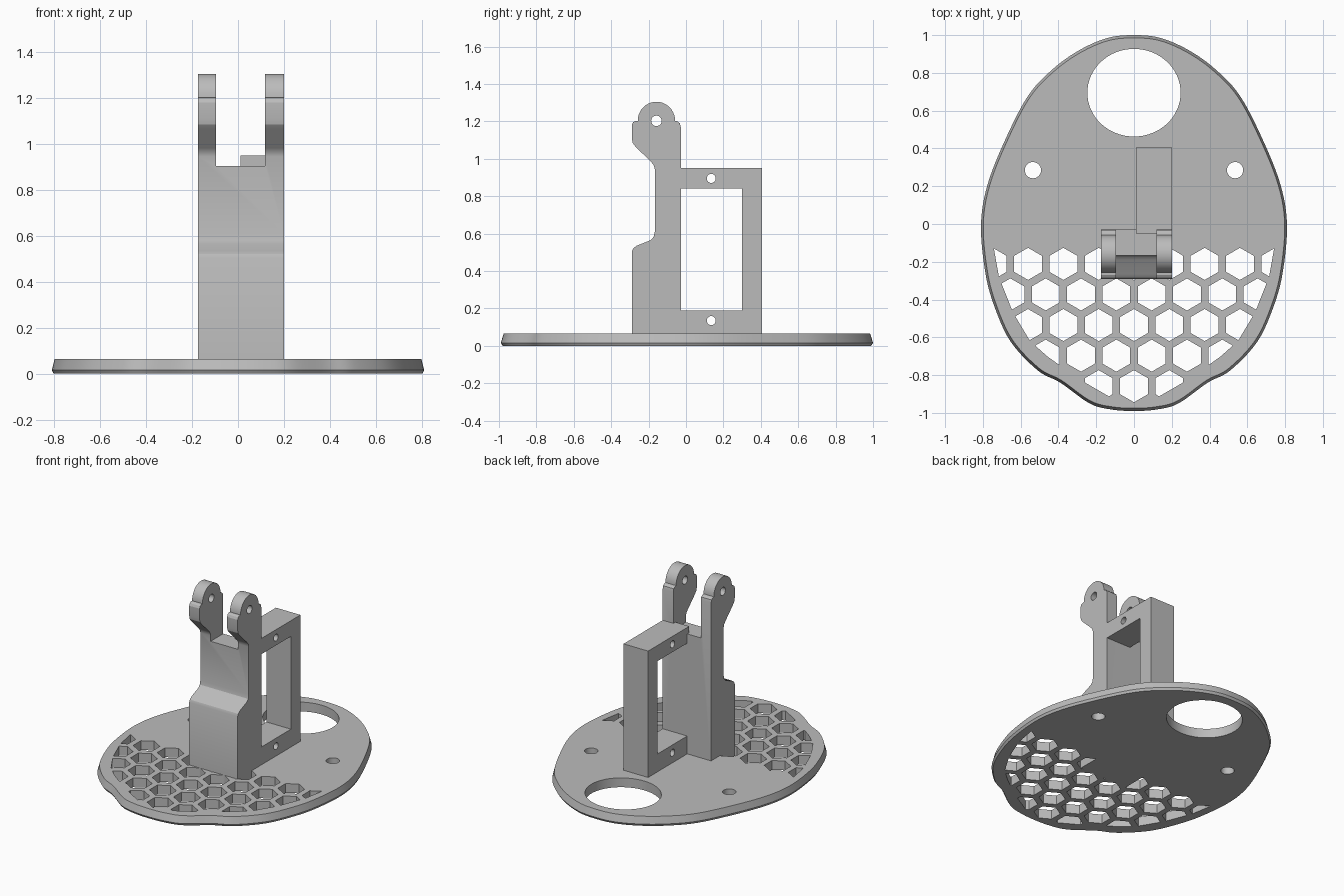
import bpy, bmesh, math
from mathutils import Vector

old = bpy.data.objects.get("Cube")
if old:
    bpy.data.objects.remove(old, do_unlink=True)

grey = bpy.data.materials.new("plain_grey")
grey.use_nodes = True
GREY = (0.5, 0.5, 0.5, 1)
grey.diffuse_color = GREY
grey.node_tree.nodes["Principled BSDF"].inputs["Base Color"].default_value = GREY


def loft(name, rings):
    """Closed solid through stacked lists of (x, y, z) rings; each entry is one island."""
    bm = bmesh.new()
    for island in rings:
        loops = [[bm.verts.new(p) for p in ring] for ring in island]
        n = len(loops[0])
        bm.faces.new(loops[0])
        bm.faces.new(loops[-1])
        for a, b in zip(loops, loops[1:]):
            for i in range(n):
                j = (i + 1) % n
                bm.faces.new((a[i], a[j], b[j], b[i]))
    bmesh.ops.recalc_face_normals(bm, faces=bm.faces)
    mesh = bpy.data.meshes.new(name)
    bm.to_mesh(mesh)
    bm.free()
    mesh.materials.append(grey)
    obj = bpy.data.objects.new(name, mesh)
    bpy.context.collection.objects.link(obj)
    return obj


def prism_z(name, outlines, z0=-0.1, z1=0.2):
    return loft(name, [[[(x, y, z) for x, y in o] for z in (z0, z1)] for o in outlines])


def prism_x(name, outlines, x0, x1):
    return loft(name, [[[(x, y, z) for y, z in o] for x in (x0, x1)] for o in outlines])


def ellipse(cx, cy, rx, ry=None, n=32, start=0.0):
    ry = ry or rx
    return [(cx + rx * math.cos(start + math.tau * i / n),
             cy + ry * math.sin(start + math.tau * i / n)) for i in range(n)]


def combine(obj, cutter, operation="DIFFERENCE"):
    """Apply a boolean and drop the cutter."""
    cutter.hide_render = True
    mod = obj.modifiers.new("cut", "BOOLEAN")
    mod.operation, mod.object, mod.solver = operation, cutter, "EXACT"
    deps = bpy.context.evaluated_depsgraph_get()
    mesh = bpy.data.meshes.new_from_object(obj.evaluated_get(deps))
    obj.modifiers.clear()
    obj.data = mesh
    bpy.data.objects.remove(cutter, do_unlink=True)


def smooth_closed(pts, steps=6):
    """Closed Catmull-Rom curve through the points."""
    out, n = [], len(pts)
    for i in range(n):
        a, b, c, d = (Vector(pts[(i + k) % n]) for k in (-1, 0, 1, 2))
        for s in range(steps):
            t = s / steps
            p = 0.5 * (2 * b + (c - a) * t + (2 * a - 5 * b + 4 * c - d) * t * t
                       + (3 * b - a - 3 * c + d) * t ** 3)
            out.append((p.x, p.y))
    return out


# Base plate: egg-shaped outline, mirrored, with slightly flared sides
half = [(0, 1), (0.14, 0.985), (0.29, 0.92), (0.43, 0.82), (0.56, 0.68), (0.68, 0.45),
        (0.775, 0.21), (0.81, 0), (0.79, -0.24), (0.745, -0.42), (0.655, -0.62),
        (0.51, -0.775), (0.39, -0.84), (0.235, -0.95), (0.12, -0.982), (0, -0.99)]
outline = smooth_closed(half + [(-x, y) for x, y in half[-2:0:-1]])
plate = loft("base_plate", [[[(x * s, y * s, z) for x, y in outline]
                             for s, z in ((0.99, 0), (1, 0.016), (0.985, 0.065))]])

# Large rear opening and two mounting holes
holes = [ellipse(0, 0.695, 0.247, 0.232, 64)]
holes += [ellipse(side * 0.535, 0.285, 0.043) for side in (-1, 1)]
combine(plate, prism_z("plate_holes", holes))

# Honeycomb openings, trimmed to leave a rim
PITCH = 0.187
hexes = []
for row in range(5):
    for col in range(-5, 6):
        x = (col + 0.5 * (row % 2)) * PITCH
        hexes.append(ellipse(x, -0.211 - row * PITCH * 0.866, 0.085, n=6, start=math.pi / 6))
honeycomb = prism_z("honeycomb", hexes)
rim = [(0.74, -0.1), (0.74, -0.14), (0.715, -0.28), (0.64, -0.47), (0.55, -0.62),
       (0.46, -0.7), (0.37, -0.765), (0.25, -0.845), (0.12, -0.92), (0, -0.955)]
region = rim + [(-x, y) for x, y in rim[-2::-1]]
combine(honeycomb, prism_z("honeycomb_region", [region], -0.2, 0.3), "INTERSECT")
combine(plate, honeycomb)

# Upright post with rounded lugs
EYE = (-0.158, 1.203)
arc = [(EYE[0] - 0.1 * math.cos(math.pi * i / 20),
        EYE[1] + 0.102 * math.sin(math.pi * i / 20)) for i in range(21)]
profile = [(-0.29, 0), (-0.29, 0.503), (-0.283, 0.52), (-0.265, 0.535), (-0.19, 0.565),
           (-0.173, 0.583), (-0.167, 0.61), (-0.167, 0.945), (-0.172, 0.965),
           (-0.185, 0.982), (-0.27, 1.065), (-0.285, 1.085), (-0.29, 1.11),
           (-0.29, 1.18), (-0.283, 1.195), (-0.27, 1.203)]
profile += arc + [(-0.045, 1.2), (-0.033, 1.19), (-0.028, 1.17), (-0.028, 0)]
post = prism_x("upright_post", [profile], -0.175, 0.2)
gap = [(-0.5, 0.905), (0.2, 0.905), (0.2, 1.5), (-0.5, 1.5)]
combine(post, prism_x("lug_gap", [gap], -0.095, 0.118))
combine(post, prism_x("lug_holes", [ellipse(*EYE, 0.028)], -0.4, 0.4))

# Side bracket with a rectangular window and two screw holes
bracket = prism_x("window_bracket", [[
    (-0.05, 0), (0.405, 0), (0.405, 0.95), (-0.05, 0.95),
    (-0.05, 0.84), (0.3, 0.84), (0.3, 0.19), (-0.05, 0.19)]], 0.01, 0.2)
screws = [ellipse(0.135, z, 0.024) for z in (0.135, 0.895)]
combine(bracket, prism_x("screw_holes", screws, -0.1, 0.4))

# Smooth the curved walls, keep hard edges
for obj in (plate, post, bracket):
    bpy.ops.object.select_all(action="DESELECT")
    obj.select_set(True)
    bpy.context.view_layer.objects.active = obj
    bpy.ops.object.shade_smooth_by_angle(angle=math.radians(25))
